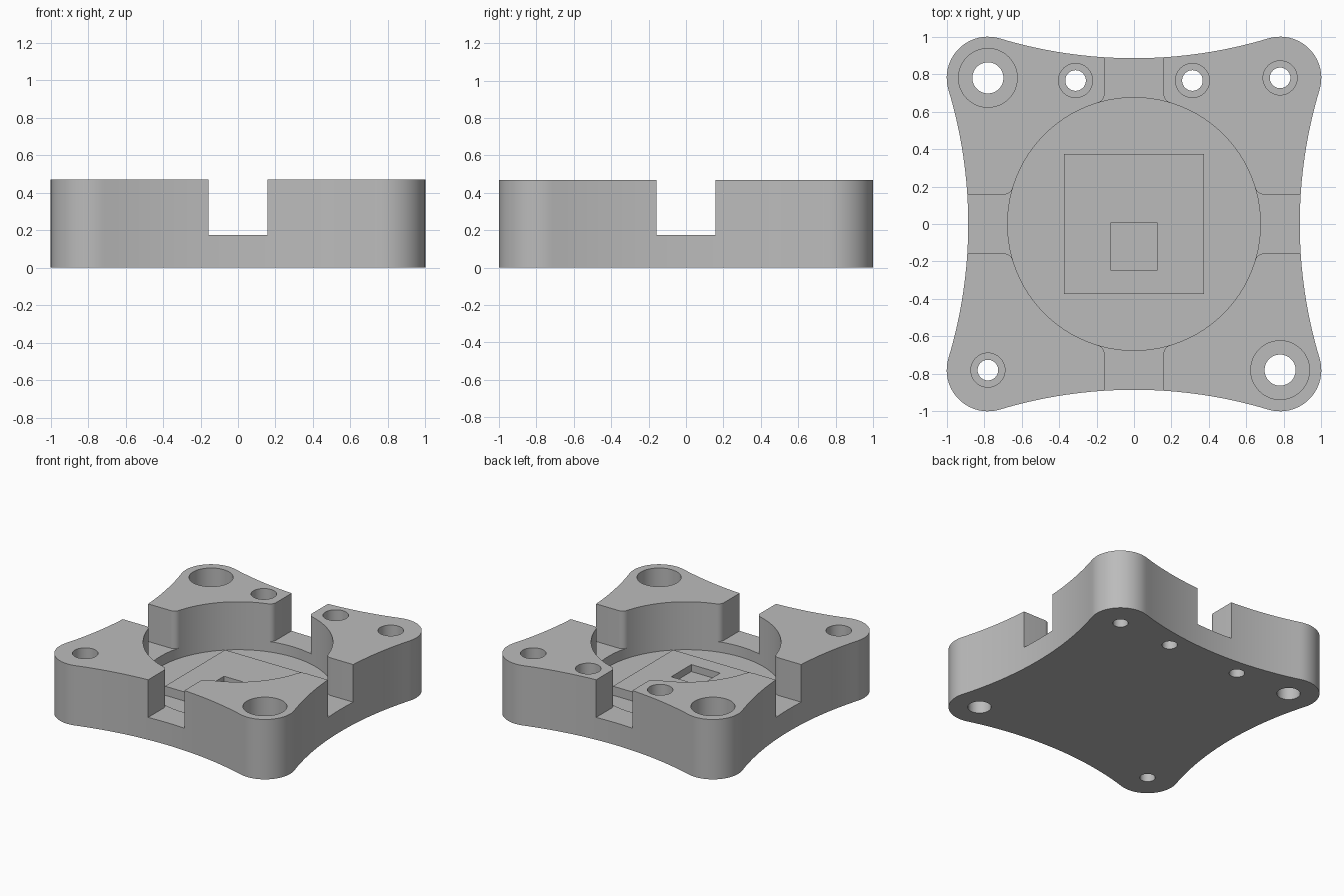
import bpy, bmesh
from math import sin, cos, pi, atan2, sqrt, radians
from mathutils import Matrix, Vector

cube = bpy.data.objects.get("Cube")
if cube:
    bpy.data.objects.remove(cube, do_unlink=True)

HEIGHT = 0.47       # overall thickness
SLOT_Z = 0.175      # floor of the side slots
POCKET_Z = 0.094    # floor of the round pocket
BOSS_Z = 0.165      # top of the square pad
POCKET_R = 0.675
HOLE = 0.78         # corner hole offset
CORNER_R = 0.22
WAIST = 0.885       # half width at the middle of each side
OVER = 0.6          # cutters reach past the top

grey = bpy.data.materials.new("plain grey")
grey.use_nodes = True
COLOUR = (0.5, 0.5, 0.5, 1)
grey.diffuse_color = COLOUR
grey.node_tree.nodes["Principled BSDF"].inputs["Base Color"].default_value = COLOUR


def arc(cx, cy, r, a0, a1, n):
    return [(cx + r * cos(a0 + (a1 - a0) * i / n), cy + r * sin(a0 + (a1 - a0) * i / n))
            for i in range(n + 1)]


def prism(name, pts, z0, z1, turn=0):
    """Extrude a flat outline from z0 to z1, optionally turned about z."""
    bm = bmesh.new()
    base = bm.faces.new([bm.verts.new((x, y, z0)) for x, y in pts])
    top = bmesh.ops.extrude_face_region(bm, geom=[base])["geom"]
    bmesh.ops.translate(bm, vec=(0, 0, z1 - z0),
                        verts=[v for v in top if isinstance(v, bmesh.types.BMVert)])
    bmesh.ops.rotate(bm, cent=(0, 0, 0), matrix=Matrix.Rotation(turn, 3, "Z"), verts=bm.verts)
    bmesh.ops.recalc_face_normals(bm, faces=bm.faces)
    mesh = bpy.data.meshes.new(name)
    bm.to_mesh(mesh)
    bm.free()
    mesh.materials.append(grey)
    ob = bpy.data.objects.new(name, mesh)
    bpy.context.collection.objects.link(ob)
    return ob


def disc(name, x, y, r, z0, z1, n=48):
    return prism(name, arc(x, y, r, 0, 2 * pi, n)[:-1], z0, z1)


def box(name, x, y, half, z0, z1):
    return prism(name, [(x - half, y - half), (x + half, y - half),
                        (x + half, y + half), (x - half, y + half)], z0, z1)


def combine(target, tool, operation="DIFFERENCE"):
    """Apply a boolean and discard the tool."""
    mod = target.modifiers.new("cut", "BOOLEAN")
    mod.operation, mod.solver, mod.object = operation, "EXACT", tool
    bpy.context.view_layer.objects.active = target
    bpy.ops.object.modifier_apply(modifier=mod.name)
    bpy.data.objects.remove(tool, do_unlink=True)


# Outline: rounded corners tangent to concave sides
gap = HOLE - WAIST
side_r = (HOLE**2 + gap**2 - CORNER_R**2) / (2 * (CORNER_R + gap))
centre_y = WAIST + side_r
lean = atan2(HOLE, centre_y - HOLE)
outline = []
for k in range(4):
    quarter = arc(HOLE, HOLE, CORNER_R, -lean, pi / 2 + lean, 20)
    quarter += arc(0, centre_y, side_r, -pi / 2 + lean, -pi / 2 - lean, 32)[1:-1]
    outline += [(Matrix.Rotation(k * pi / 2, 2) @ Vector(p))[:] for p in quarter]
base = prism("mounting_base", outline, 0, HEIGHT)

# Round pocket with a raised square pad and a small square recess
combine(base, disc("pocket", 0, 0, POCKET_R, POCKET_Z, OVER, 96))
combine(base, box("pad", 0, 0, 0.373, POCKET_Z - 0.03, BOSS_Z), "UNION")
combine(base, box("recess", 0, -0.12, 0.125, 0.11, OVER))

# Four side slots with filleted mouths
half, fillet = 0.157, 0.05
fx = half + fillet
fy = sqrt((POCKET_R + fillet)**2 - fx**2)
edge = arc(fx, fy, fillet, pi, pi + atan2(fy, fx), 8)
edge = [(half, 1.1)] + edge + [(edge[-1][0] - 0.01, 0.5)]
slot = edge + [(-x, y) for x, y in reversed(edge)]
for k in range(4):
    combine(base, prism("slot", slot, SLOT_Z, OVER, k * pi / 2))

# Counterbored through holes: x, y, bore radius, counterbore radius
LARGE, SMALL = (0.083, 0.157), (0.055, 0.091)
holes = [(-HOLE, HOLE, LARGE), (HOLE, -HOLE, LARGE),
         (HOLE, HOLE, SMALL), (-HOLE, -HOLE, SMALL),
         (-0.312, 0.766, SMALL), (0.312, 0.766, SMALL)]
for x, y, (bore, wide) in holes:
    combine(base, disc("counterbore", x, y, wide, 0.175, OVER))
    combine(base, disc("bore", x, y, bore, -0.1, OVER))

# Smooth curved walls, crisp edges
bpy.ops.object.select_all(action="DESELECT")
base.select_set(True)
bpy.context.view_layer.objects.active = base
bpy.ops.object.shade_smooth_by_angle(angle=radians(30))
